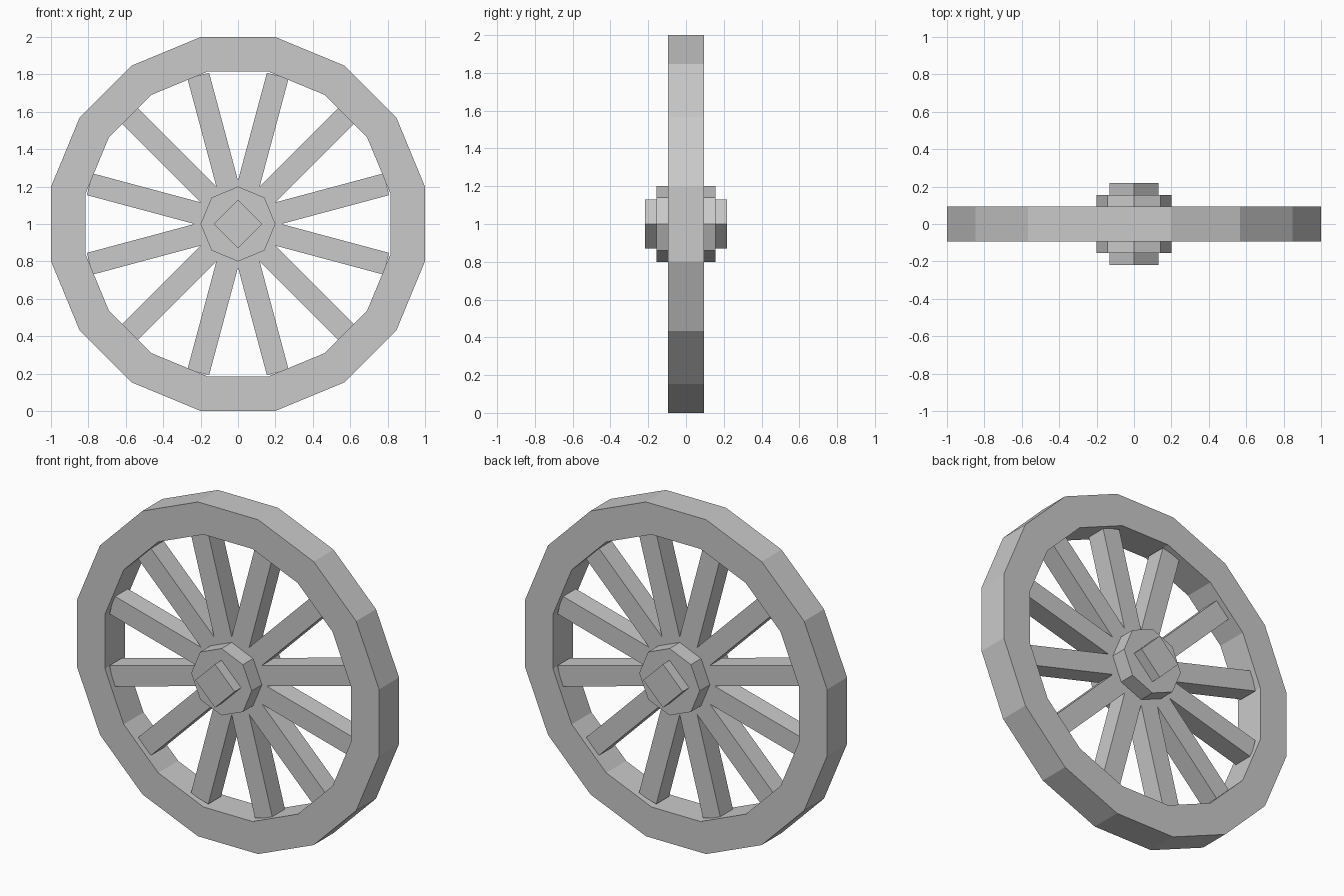
import bpy, math
from mathutils import Matrix, Vector

cube = bpy.data.objects.get("Cube")
if cube:
    bpy.data.objects.remove(cube, do_unlink=True)

GREY = (0.59, 0.59, 0.59, 1)
grey = bpy.data.materials.new("plain grey")
grey.use_nodes = True
grey.diffuse_color = GREY
grey.node_tree.nodes["Principled BSDF"].inputs["Base Color"].default_value = GREY

CENTRE = Vector((0, 0, 1))


def add_object(name, verts, faces):
    mesh = bpy.data.meshes.new(name)
    mesh.from_pydata(verts, [], faces)
    mesh.materials.append(grey)
    obj = bpy.data.objects.new(name, mesh)
    bpy.context.collection.objects.link(obj)
    return obj


def ring(radius, y, sides, turn=0.0):
    """Points of a regular polygon around the axle."""
    angles = [turn + math.tau * i / sides for i in range(sides)]
    return [CENTRE + Vector((radius * math.cos(a), y, radius * math.sin(a)))
            for a in angles]


def prism(name, radius, half_depth, sides):
    """Solid polygon block along the axle."""
    verts = ring(radius, -half_depth, sides) + ring(radius, half_depth, sides)
    faces = [tuple(range(sides)), tuple(reversed(range(sides, 2 * sides)))]
    for i in range(sides):
        j = (i + 1) % sides
        faces.append((j, i, i + sides, j + sides))
    return add_object(name, verts, faces)


# Rim: a square section swept round sixteen flat sides
SIDES = 16
OUTER = 1 / math.cos(math.pi / SIDES)
INNER = 0.815 / math.cos(math.pi / SIDES)
HALF = 0.094
section = [(OUTER, -HALF), (OUTER, HALF), (INNER, HALF), (INNER, -HALF)]
verts, faces = [], []
for radius, y in section:
    verts += ring(radius, y, SIDES, math.pi / SIDES)
for k in range(4):
    for i in range(SIDES):
        a, b = k * SIDES, (k + 1) % 4 * SIDES
        j = (i + 1) % SIDES
        faces.append((a + j, a + i, b + i, b + j))
add_object("rim", verts, faces)

# Spokes: twelve square bars from the hub to the rim
for n in range(12):
    bpy.ops.mesh.primitive_cube_add(size=1)
    spoke = bpy.context.object
    spoke.name = f"spoke_{n + 1}"
    spoke.data.materials.append(grey)
    start, end, width = 0.1, 0.821, 0.12
    spoke.data.transform(
        Matrix.Translation(CENTRE)
        @ Matrix.Rotation(math.radians(15 + 30 * n), 4, 'Y')
        @ Matrix.Translation(((start + end) / 2, 0, 0))
        @ Matrix.Diagonal((end - start, width, width, 1)))

# Hub and the square axle through it
prism("hub", 0.2, 0.156, 8)
prism("axle", 0.13, 0.218, 4)
